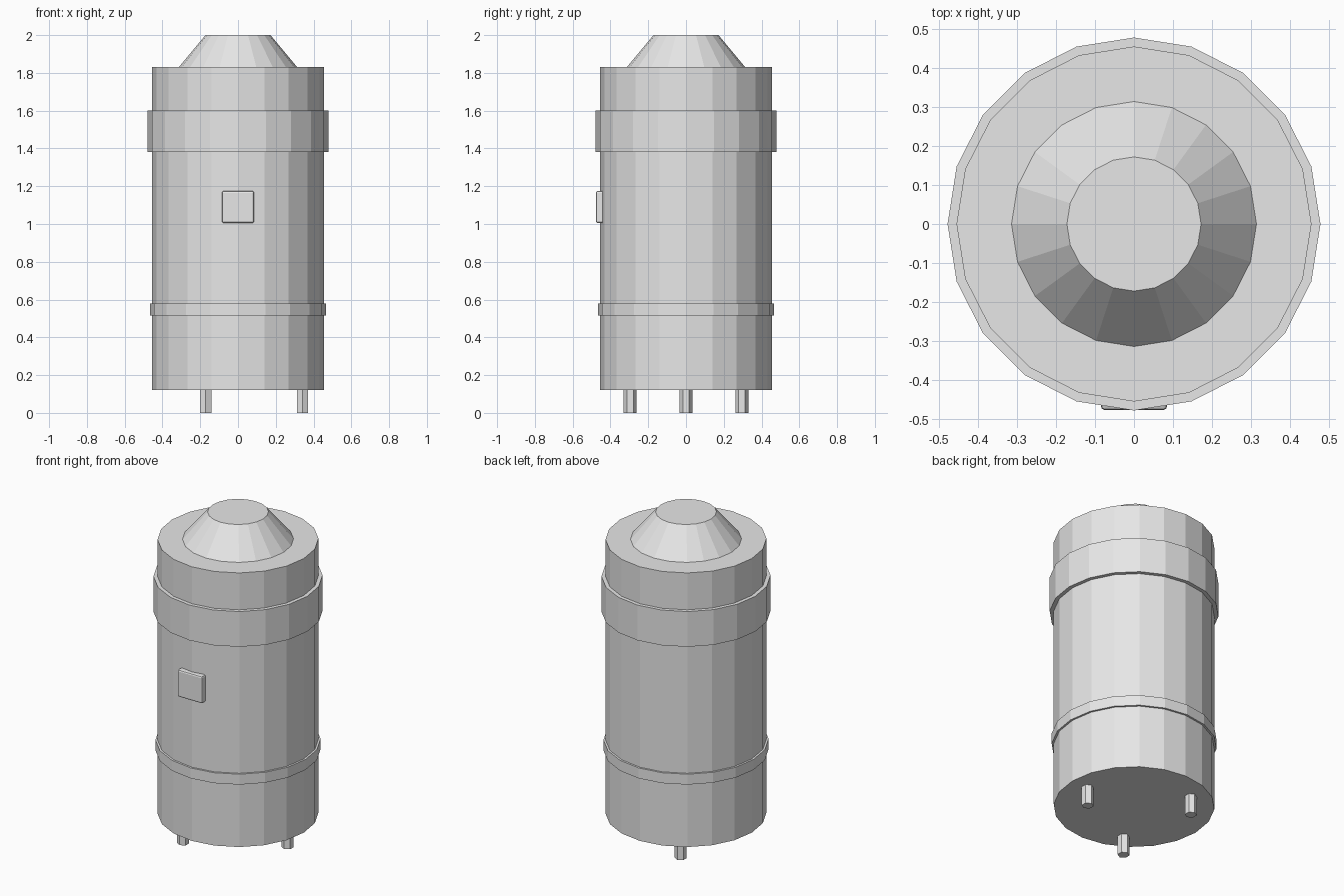
import bpy
import math

cube = bpy.data.objects.get("Cube")
if cube:
    bpy.data.objects.remove(cube, do_unlink=True)

# Single painted metal colour
grey = bpy.data.materials.new("light grey metal")
grey.use_nodes = True
colour = (0.8, 0.8, 0.8, 1)
grey.diffuse_color = colour
grey.node_tree.nodes["Principled BSDF"].inputs["Base Color"].default_value = colour


def finish(name):
    obj = bpy.context.object
    obj.name = name
    obj.data.name = name
    obj.data.materials.append(grey)
    return obj


def drum(name, bottom, top, r_bottom, r_top=None, x=0, y=0, sides=20):
    """Faceted upright cylinder or cone between two heights."""
    bpy.ops.mesh.primitive_cone_add(
        vertices=sides, radius1=r_bottom,
        radius2=r_bottom if r_top is None else r_top,
        depth=top - bottom, location=(x, y, (bottom + top) / 2))
    return finish(name)


# Tank, bands and tapered cap
drum("tank_body", 0.12, 1.83, 0.455)
drum("upper_band", 1.38, 1.60, 0.478)
drum("lower_band", 0.515, 0.58, 0.467)
drum("top_cone", 1.83, 2.0, 0.314, 0.172)

# Three hexagonal feet spaced evenly around the base
for i, name in enumerate(("left_foot", "back_right_foot", "front_right_foot")):
    a = i * math.tau / 3
    drum(name, 0, 0.122, 0.034, x=0.342 * math.cos(a), y=0.342 * math.sin(a), sides=6)

# Bevelled control box on the front
bpy.ops.mesh.primitive_cube_add(size=1, location=(0, -0.452, 1.09))
box = finish("control_box")
box.scale = (0.17, 0.05, 0.17)
bpy.ops.object.transform_apply(location=False, rotation=False, scale=True)
bevel = box.modifiers.new("soft_edges", "BEVEL")
bevel.width = 0.01
bevel.segments = 2
